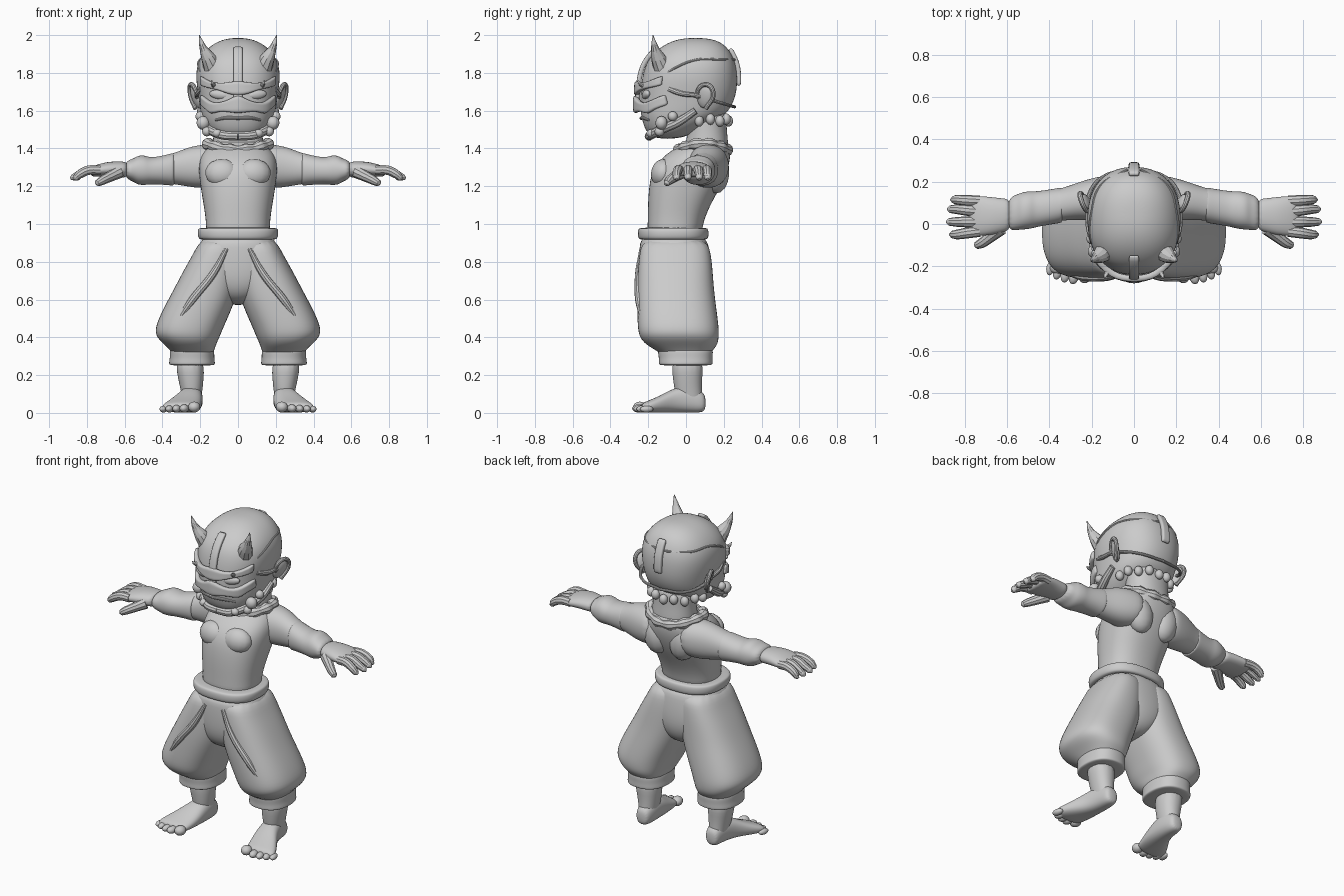
import bpy, bmesh, math
from mathutils import Matrix, Vector, Euler

clay = bpy.data.materials.new("clay_grey")
clay.diffuse_color = (0.6, 0.6, 0.6, 1)


def finish(name, bm, mirror=False, sub=0, thick=0, recalc=True):
    if recalc:
        bmesh.ops.recalc_face_normals(bm, faces=bm.faces)
    me = bpy.data.meshes.new(name)
    bm.to_mesh(me)
    bm.free()
    me.materials.append(clay)
    for p in me.polygons:
        p.use_smooth = True
    ob = bpy.data.objects.new(name, me)
    bpy.context.collection.objects.link(ob)
    if mirror:
        m = ob.modifiers.new("mirror", 'MIRROR')
        m.use_mirror_merge = thick > 0
    if thick:
        s = ob.modifiers.new("solid", 'SOLIDIFY')
        s.thickness, s.offset = thick, 0
    if sub:
        s = ob.modifiers.new("smooth", 'SUBSURF')
        s.levels = s.render_levels = sub
    return ob


def loft(name, rings, axis='z', power=2.2, mirror=False, n=16, sub=2):
    """Skin rings of (position, u0, u1, v0, v1) along an axis."""
    bm = bmesh.new()
    loops = []
    for t, u0, u1, v0, v1 in rings:
        loop = []
        for i in range(n):
            a = 2 * math.pi * (i + .5) / n
            c, s = math.cos(a), math.sin(a)
            u = (u0 + u1) / 2 + (u1 - u0) / 2 * math.copysign(abs(c) ** (2 / power), c)
            v = (v0 + v1) / 2 + (v1 - v0) / 2 * math.copysign(abs(s) ** (2 / power), s)
            co = {'z': (u, v, t), 'x': (t, u, v), 'y': (u, t, v)}[axis]
            loop.append(bm.verts.new(co))
        loops.append(loop)
    for a, b in zip(loops, loops[1:]):
        for i in range(n):
            j = (i + 1) % n
            bm.faces.new((a[i], a[j], b[j], b[i]))
    bm.faces.new(loops[0])
    bm.faces.new(loops[-1])
    return finish(name, bm, mirror, sub)


def tube(name, pts, mirror=False, closed=False):
    """Round tube through points of (x, y, z, radius)."""
    cu = bpy.data.curves.new(name, 'CURVE')
    cu.dimensions = '3D'
    cu.bevel_depth, cu.bevel_resolution, cu.resolution_u = 1, 3, 6
    cu.use_fill_caps = True
    sp = cu.splines.new('BEZIER')
    sp.bezier_points.add(len(pts) - 1)
    sp.use_cyclic_u = closed
    for bp, p in zip(sp.bezier_points, pts):
        bp.co, bp.radius = p[:3], p[3]
        bp.handle_left_type = bp.handle_right_type = 'AUTO'
    cu.materials.append(clay)
    ob = bpy.data.objects.new(name, cu)
    bpy.context.collection.objects.link(ob)
    bpy.ops.object.select_all(action='DESELECT')
    ob.select_set(True)
    bpy.context.view_layer.objects.active = ob
    bpy.ops.object.convert(target='MESH')
    ob = bpy.context.object
    bpy.ops.object.shade_smooth_by_angle()
    if mirror:
        ob.modifiers.new("mirror", 'MIRROR').use_mirror_merge = False


def balls(name, items, mirror=False):
    """Ellipsoids of (location, scale, rotation)."""
    bm = bmesh.new()
    for loc, scale, rot in items:
        mat = Matrix.LocRotScale(Vector(loc), Euler(rot), Vector(scale))
        bmesh.ops.create_uvsphere(bm, u_segments=14, v_segments=9, radius=1, matrix=mat)
    return finish(name, bm, mirror)


# Head
HEAD = [(1.45, -.09, .09, -.17, -.03), (1.49, -.15, .15, -.215, .06),
        (1.55, -.19, .19, -.235, .17), (1.6, -.203, .203, -.245, .235),
        (1.68, -.212, .212, -.245, .268), (1.75, -.224, .224, -.24, .275),
        (1.82, -.224, .224, -.225, .272), (1.88, -.205, .205, -.198, .255),
        (1.94, -.155, .155, -.135, .22), (1.975, -.09, .09, -.06, .16),
        (1.985, -.03, .03, .01, .09)]
loft("head", HEAD, power=2.3, n=20)


def head_y(x, z, side=-1):
    """Depth of the head's surface in front (-1) or behind (1)."""
    for a, b in zip(HEAD, HEAD[1:]):
        if a[0] <= z <= b[0]:
            f = (z - a[0]) / (b[0] - a[0])
            rx, y0, y1 = [a[k] + f * (b[k] - a[k]) for k in (2, 3, 4)]
            k = max(0, 1 - min(1, abs(x) / rx) ** 2.3) ** (1 / 2.3)
            return (y0 + y1) / 2 + side * (y1 - y0) / 2 * k
    return 0


def plate(name, cols, side=-1, rows=4, thick=.03):
    """Mirrored plate following the head: columns of (x, top, bottom, lift)."""
    bm = bmesh.new()
    grid = []
    for x, top, bot, lift in cols:
        zs = [bot + (top - bot) * r / rows for r in range(rows + 1)]
        grid.append([bm.verts.new((x, head_y(x, z, side) + side * lift, z)) for z in zs])
    for a, b in zip(grid, grid[1:]):
        for r in range(rows):
            bm.faces.new((a[r], b[r], b[r + 1], a[r + 1]))
    finish(name, bm, True, 1, thick)


# Mask plates, crests and eyes
plate("mask_brow", [(0, 1.76, 1.68, .02), (.05, 1.75, 1.685, .018), (.1, 1.745, 1.71, .018),
                    (.16, 1.755, 1.72, .014), (.2, 1.79, 1.735, .006)])
plate("mask_cheek", [(0, 1.69, 1.585, .025), (.04, 1.662, 1.59, .016), (.1, 1.64, 1.6, .01),
                     (.14, 1.645, 1.575, .01), (.165, 1.66, 1.61, .008), (.198, 1.69, 1.63, .004)])
plate("front_crest", [(0, 1.94, 1.6, .012), (.014, 1.94, 1.6, .012), (.024, 1.94, 1.6, .01)],
      rows=8, thick=.025)
plate("back_crest", [(0, 1.93, 1.73, .006), (.014, 1.93, 1.73, .006), (.026, 1.93, 1.73, .006)],
      side=1, rows=6, thick=.025)
balls("eye", [((.1, head_y(.1, 1.685) + .012, 1.685), (.055, .018, .024), (0, -.12, .25))], True)
tube("mask_strap", [(.19, -.09, 1.715, .016), (.213, -.02, 1.69, .014), (.218, .06, 1.68, .012),
                    (.212, .14, 1.655, .01), (.15, .222, 1.63, .008), (0, .258, 1.62, .008)], True)
tube("cap_seam", [(.165, -.155, 1.76, .006), (.208, -.05, 1.83, .006), (.2, .06, 1.87, .006),
                  (.16, .18, 1.87, .006), (.03, .258, 1.87, .006)], True)
tube("brow_spike", [(.12, -.215, 1.73, .018), (.135, -.245, 1.745, .009), (.14, -.255, 1.76, .002)], True)

# Horns
tube("horn", [(.13, -.12, 1.82, .052), (.155, -.145, 1.875, .04), (.185, -.165, 1.935, .02),
              (.205, -.175, 2.0, .002)], True)

# Jaw guard with studs, and lips
tube("jaw_guard", [(0, -.195, 1.465, .024), (.08, -.187, 1.47, .024), (.15, -.13, 1.5, .025),
                   (.19, -.04, 1.54, .024), (.2, .05, 1.6, .018)], True)
balls("jaw_stud", [((.185, -.13, 1.535), (.035, .032, .036), (0, 0, 0)),
                   ((.2, -.07, 1.57), (.026, .026, .026), (0, 0, 0)),
                   ((.165, -.14, 1.49), (.026, .026, .026), (0, 0, 0)),
                   ((.11, -.185, 1.48), (.024, .024, .022), (0, 0, 0))], True)
tube("lip", [(0, -.237, 1.56, .009), (.06, -.23, 1.562, .009), (.12, -.195, 1.55, .006)], True)

# Ears
balls("ear", [((.222, .1, 1.675), (.018, .045, .066), (-.25, .25, -.45))], True)
tube("ear_rim", [(.215, .06, 1.665, .009), (.23, .07, 1.72, .012), (.25, .115, 1.737, .013),
                 (.254, .145, 1.69, .012), (.225, .105, 1.61, .012)], True)

# Neck, nape studs and lumpy collar
loft("neck", [(1.36, -.14, .14, -.02, .23), (1.44, -.135, .135, .0, .225),
              (1.52, -.13, .13, .01, .215), (1.62, -.14, .14, .04, .22)])
nape = []
for i in range(9):
    a = math.pi * i / 8
    nape.append(((.165 * math.cos(a), .07 + .155 * math.sin(a), 1.545 + .01 * (i % 2)),
                 (.026, .024, .03), (0, 0, 0)))
balls("nape_stud", nape)
collar = []
for i in range(24):
    a = 2 * math.pi * i / 24
    collar.append((.163 * math.cos(a), .09 + .13 * math.sin(a), 1.39 + .035 * math.cos(a) ** 2,
                   .035 if i % 2 else .025))
tube("collar", collar, closed=True)

# Torso with shoulder blades
loft("torso", [(.92, -.175, .175, -.21, .085), (1.0, -.17, .17, -.205, .09),
               (1.1, -.185, .185, -.205, .13), (1.2, -.203, .203, -.2, .19),
               (1.3, -.215, .215, -.18, .23), (1.37, -.2, .2, -.11, .24),
               (1.42, -.15, .15, -.03, .235), (1.45, -.1, .1, .02, .21)], power=2.4)
balls("shoulder_blade", [((.095, .155, 1.28), (.085, .075, .12), (0, .2, -.2))], True)
balls("chest_muscle", [((.085, -.125, 1.27), (.09, .06, .075), (-.2, 0, .1))], True)

# Arms, gauntlets, hands
loft("arm", [(.08, .0, .24, 1.2, 1.42), (.18, .01, .225, 1.185, 1.425), (.26, .02, .2, 1.195, 1.41),
             (.34, .015, .17, 1.21, 1.375), (.42, .005, .155, 1.22, 1.355), (.62, -.02, .12, 1.245, 1.325)],
     'x', mirror=True)
loft("gauntlet", [(.335, .012, .168, 1.208, 1.372), (.345, .004, .174, 1.2, 1.378),
                  (.37, .0, .17, 1.205, 1.37), (.46, -.015, .155, 1.21, 1.35),
                  (.49, -.025, .158, 1.205, 1.365), (.53, -.028, .152, 1.205, 1.365),
                  (.555, -.03, .14, 1.225, 1.345), (.6, -.035, .125, 1.24, 1.335)], 'x', mirror=True)
loft("palm", [(.58, -.03, .12, 1.245, 1.33), (.62, -.04, .122, 1.245, 1.332), (.68, -.055, .13, 1.25, 1.332),
              (.74, -.058, .135, 1.25, 1.318), (.785, -.055, .13, 1.25, 1.3)], 'x', mirror=True)
for k, (y0, y1, x1) in enumerate([(.108, .115, .855), (.06, .07, .87), (.01, .01, .875), (-.035, -.05, .86)]):
    tube("finger_%d" % (k + 1), [(.73, y0, 1.285, .026), (.79, (y0 + y1) / 2, 1.285, .026),
         (.84, y1, 1.262, .023), (x1, y1, 1.245, .018), (x1 + .012, y1, 1.238, .006)], True)
tube("thumb", [(.63, -.02, 1.275, .034), (.68, -.06, 1.25, .028), (.72, -.09, 1.23, .024),
               (.745, -.102, 1.215, .018), (.752, -.106, 1.21, .005)], True)

# Belt
loft("belt", [(.915, -.19, .19, -.235, .1), (.92, -.21, .21, -.253, .118), (.945, -.217, .217, -.258, .123),
              (.975, -.215, .215, -.256, .12), (.982, -.2, .2, -.24, .105)], power=2.5, n=20)

# Baggy trousers: hips, two legs and gathered cuffs
loft("trouser_hips", [(.95, -.195, .195, -.24, .105), (.88, -.21, .21, -.25, .125), (.78, -.235, .235, -.252, .14),
                      (.68, -.2, .2, -.245, .14), (.6, -.1, .1, -.2, .1), (.57, -.03, .03, -.1, .03)], power=2.5)
loft("trouser_leg", [(.93, .0, .195, -.23, .11), (.85, -.01, .235, -.25, .135), (.75, -.015, .293, -.258, .145),
                     (.65, -.005, .345, -.262, .152), (.55, .03, .4, -.262, .165), (.45, .075, .445, -.26, .178),
                     (.4, .095, .435, -.25, .178), (.36, .115, .39, -.215, .17), (.325, .125, .355, -.15, .14),
                     (.3, .14, .34, -.12, .12)], power=2.5, mirror=True)
loft("trouser_cuff", [(.345, .14, .35, -.14, .13), (.335, .122, .365, -.155, .148), (.29, .124, .362, -.145, .142),
                      (.258, .118, .37, -.148, .145), (.25, .125, .36, -.14, .135)], power=2.4, mirror=True)
tube("trouser_fold", [(.06, -.235, .87, .012), (.13, -.25, .74, .02), (.24, -.248, .6, .022), (.33, -.225, .47, .01)], True)

# Lower legs, feet and toes
loft("shin", [(.03, .2, .29, -.03, .09), (.1, .19, .3, -.06, .085), (.18, .18, .318, -.07, .085),
              (.3, .175, .34, -.085, .1)], mirror=True)
loft("foot", [(.105, .21, .275, .015, .09), (.08, .195, .29, 0, .12), (.02, .185, .3, 0, .15),
              (-.06, .185, .32, 0, .135), (-.13, .19, .365, 0, .095), (-.2, .205, .405, 0, .065),
              (-.24, .22, .4, .005, .05)], 'y', power=2.4, mirror=True)
toes = []
for x, y, r in [(.232, -.245, .032), (.285, -.25, .024), (.325, -.242, .022), (.363, -.228, .021), (.395, -.208, .02)]:
    toes.append(((x, y, r * .9 + .002), (r, .036, r * .9), (0, 0, .2)))
balls("toe", toes, True)
